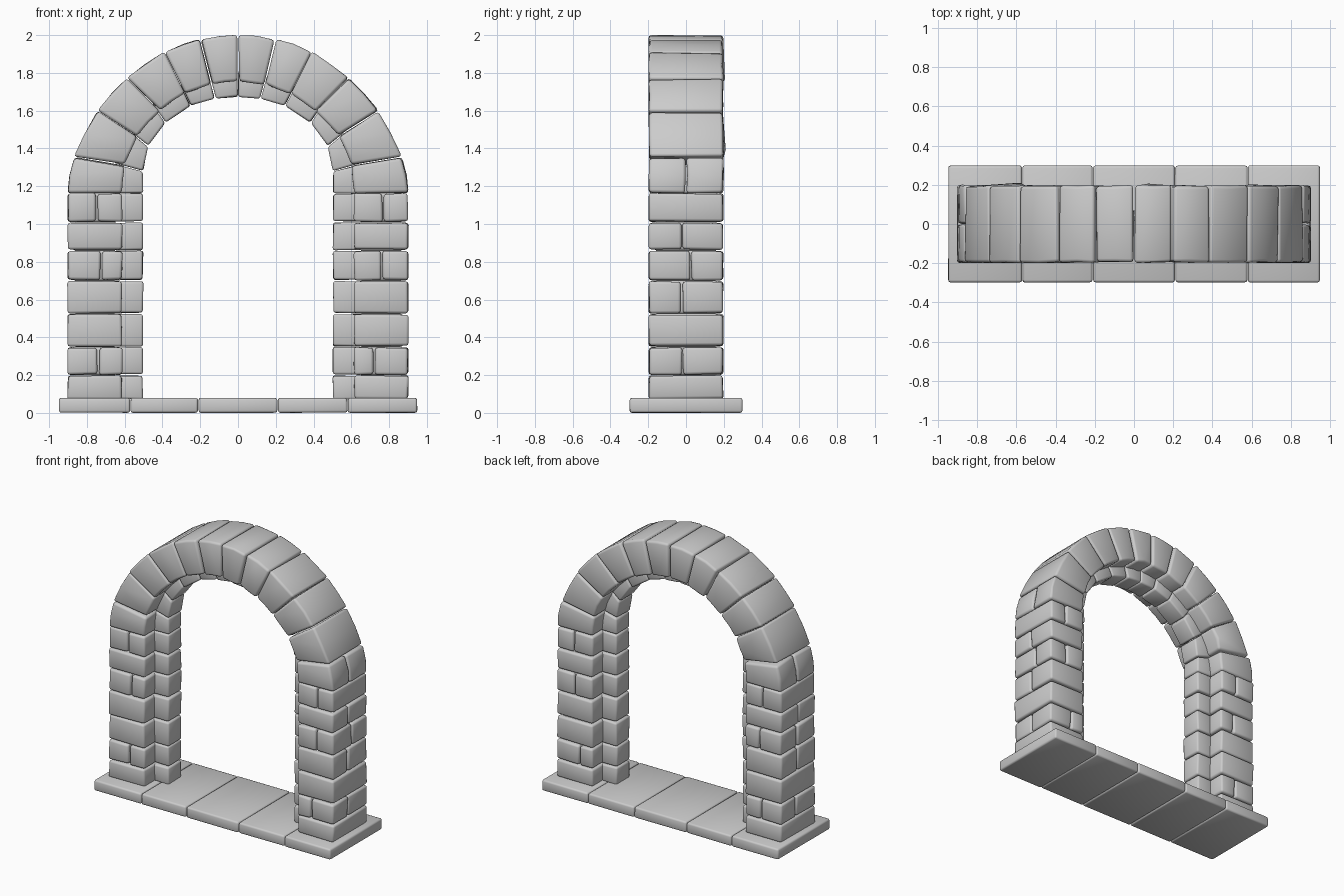
import bpy, bmesh, random
from mathutils import Vector

if "Cube" in bpy.data.objects:
    bpy.data.objects.remove(bpy.data.objects["Cube"])

random.seed(4)


def stone(bm, profile, y0, y1, jit=0.008):
    """Prism with an (x, z) outline between two depths, slightly uneven."""
    cx = sum(p[0] for p in profile) / len(profile)
    cz = sum(p[1] for p in profile) / len(profile)
    c = Vector((cx, (y0 + y1) / 2, cz))
    rings = []
    for y in (y0, y1):
        ring = []
        for x, z in profile:
            v = Vector((x, y, z))
            for i in range(3):
                d = c[i] - v[i]
                v[i] += max(-1, min(1, d * 20)) * random.uniform(0, jit)
            ring.append(bm.verts.new(v))
        rings.append(ring)
    a, b = rings
    n = len(a)
    bm.faces.new(a)
    bm.faces.new(b[::-1])
    for i in range(n):
        j = (i + 1) % n
        bm.faces.new((a[i], b[i], b[j], a[j]))


def block(bm, x0, x1, y0, y1, z0, z1, jit=0.008):
    stone(bm, [(x0, z0), (x1, z0), (x1, z1), (x0, z1)], y0, y1, jit)


def finish(name, bm, width):
    bmesh.ops.recalc_face_normals(bm, faces=bm.faces)
    me = bpy.data.meshes.new(name)
    bm.to_mesh(me)
    bm.free()
    ob = bpy.data.objects.new(name, me)
    bpy.context.collection.objects.link(ob)
    for p in me.polygons:
        p.use_smooth = True
    m = ob.modifiers.new("worn_edges", 'BEVEL')
    m.width = width
    m.segments = 2
    m.limit_method = 'ANGLE'
    m.angle_limit = 0.6
    return ob


def lerp(a, b, t):
    return (a[0] + (b[0] - a[0]) * t, a[1] + (b[1] - a[1]) * t)


# Joint points of the arch, right half, crown down to springing
OUTER = [(0, 2.003), (.2, 1.98), (.39, 1.915), (.59, 1.775), (.745, 1.6), (.87, 1.355), (.905, 1.16)]
INNER = [(0, 1.75), (.14, 1.735), (.28, 1.685), (.41, 1.595), (.53, 1.465), (.595, 1.31), (.61, 1.16)]
RIB = [(0, 1.672), (.12, 1.662), (.25, 1.625), (.385, 1.535), (.475, 1.41), (.5, 1.28), (.5, 1.16)]
COURSES = [.07, .2, .35, .525, .7, .86, 1.01, 1.165]
D, R = .2, .08   # half depth of the arch and of its inner rib


def bulged(a, b, amount):
    """Middle of a to b pushed away from the arch centre."""
    m = Vector(lerp(a, b, .5))
    out = m - Vector((0, 1.1))
    return tuple(m + out.normalized() * amount)


# Voussoirs and recessed rib of the arch
ring, rib = bmesh.new(), bmesh.new()
for s in (1, -1):
    for i in range(6):
        o0, o1, n0, n1 = OUTER[i], OUTER[i + 1], INNER[i], INNER[i + 1]
        prof = [o0, bulged(o0, o1, .008), o1, n1, bulged(n0, n1, .002), n0]
        prof = [(s * x, z) for x, z in prof]
        if i == 5:
            stone(ring, prof, -D, 0)
            stone(ring, prof, 0, D)
        else:
            stone(ring, prof, -D, D)
        h0, h1 = lerp(n0, o0, .25), lerp(n1, o1, .25)
        stone(rib, [(s * x, z) for x, z in (h0, h1, RIB[i + 1], RIB[i])], -R, R, .006)
finish("arch_voussoirs", ring, .016)
finish("arch_inner_rib", rib, .012)

# Pillars: coursed stones with changing joints, plus the rib running down
for s, side in ((1, "right"), (-1, "left")):
    pil, prib = bmesh.new(), bmesh.new()
    for k in range(7):
        z0, z1 = COURSES[k], COURSES[k + 1]
        xs = [.61, .75 + random.uniform(-.03, .03), .905] if k in (1, 4, 6) else [.61, .905]
        ys = [-D, random.uniform(-.03, .03), D] if k in (1, 3, 4, 5) else [-D, D]
        for x0, x1 in zip(xs, xs[1:]):
            for y0, y1 in zip(ys, ys[1:]):
                block(pil, s * x0, s * x1, y0, y1, z0, z1)
        # mortar core keeps the joints closed
        block(pil, s * .64, s * .875, -D + .03, D - .03, z0, z1, 0)
        block(prib, s * .5, s * .66, -R, R, z0, z1, .007)
    finish(side + "_pillar", pil, .014)
    finish(side + "_pillar_rib", prib, .012)

# Base of flat slabs
base = bmesh.new()
cuts = [-.95, -.57, -.21, .21, .58, .95]
for x0, x1 in zip(cuts, cuts[1:]):
    block(base, x0, x1, -.3, .3, 0, .08, .003)
finish("base_slabs", base, .012)
